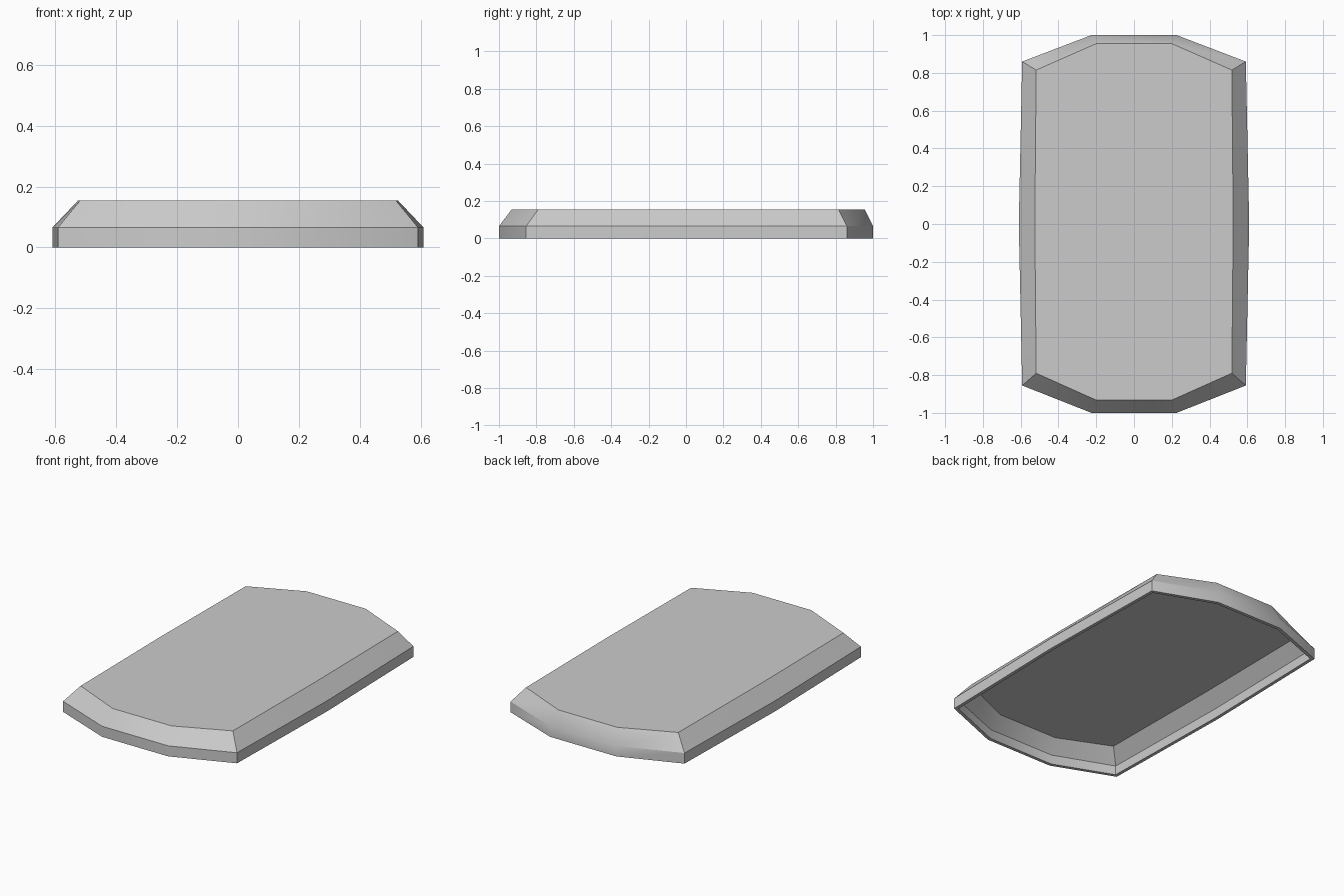
import bpy, bmesh

if "Cube" in bpy.data.objects:
    bpy.data.objects.remove(bpy.data.objects["Cube"])

def outline(right_side, z):
    """Mirror the right-hand half profile (front to back) into a closed ring."""
    left_side = [(-x, y) for x, y in reversed(right_side)]
    return [(x, y, z) for x, y in right_side + left_side]

# Half outlines of the vertical skirt and of the smaller top face
skirt = [(0.225, -1.0), (0.592, -0.855), (0.61, 0.0), (0.592, 0.86), (0.225, 1.0)]
top = [(0.20, -0.932), (0.518, -0.79), (0.525, 0.01), (0.518, 0.815), (0.20, 0.955)]

# Open shell: skirt, sloped shoulder and flat top
bm = bmesh.new()
rings = [[bm.verts.new(p) for p in outline(half, z)]
         for half, z in ((skirt, 0.0), (skirt, 0.065), (top, 0.155))]
for low, high in zip(rings, rings[1:]):
    n = len(low)
    for i in range(n):
        j = (i + 1) % n
        bm.faces.new((low[i], low[j], high[j], high[i]))
bm.faces.new(rings[-1])

mesh = bpy.data.meshes.new("cover_shell")
bm.to_mesh(mesh)
bm.free()
shell = bpy.data.objects.new("cover_shell", mesh)
bpy.context.collection.objects.link(shell)

# Thin wall, hollow underneath
wall = shell.modifiers.new("wall", 'SOLIDIFY')
wall.thickness = 0.02
wall.offset = -1
wall.use_even_offset = True

# Soft shading around the rim with crisp shoulder edges
bpy.context.view_layer.objects.active = shell
shell.select_set(True)
bpy.ops.object.modifier_apply(modifier="wall")
bpy.ops.object.shade_smooth_by_angle(angle=0.5)
